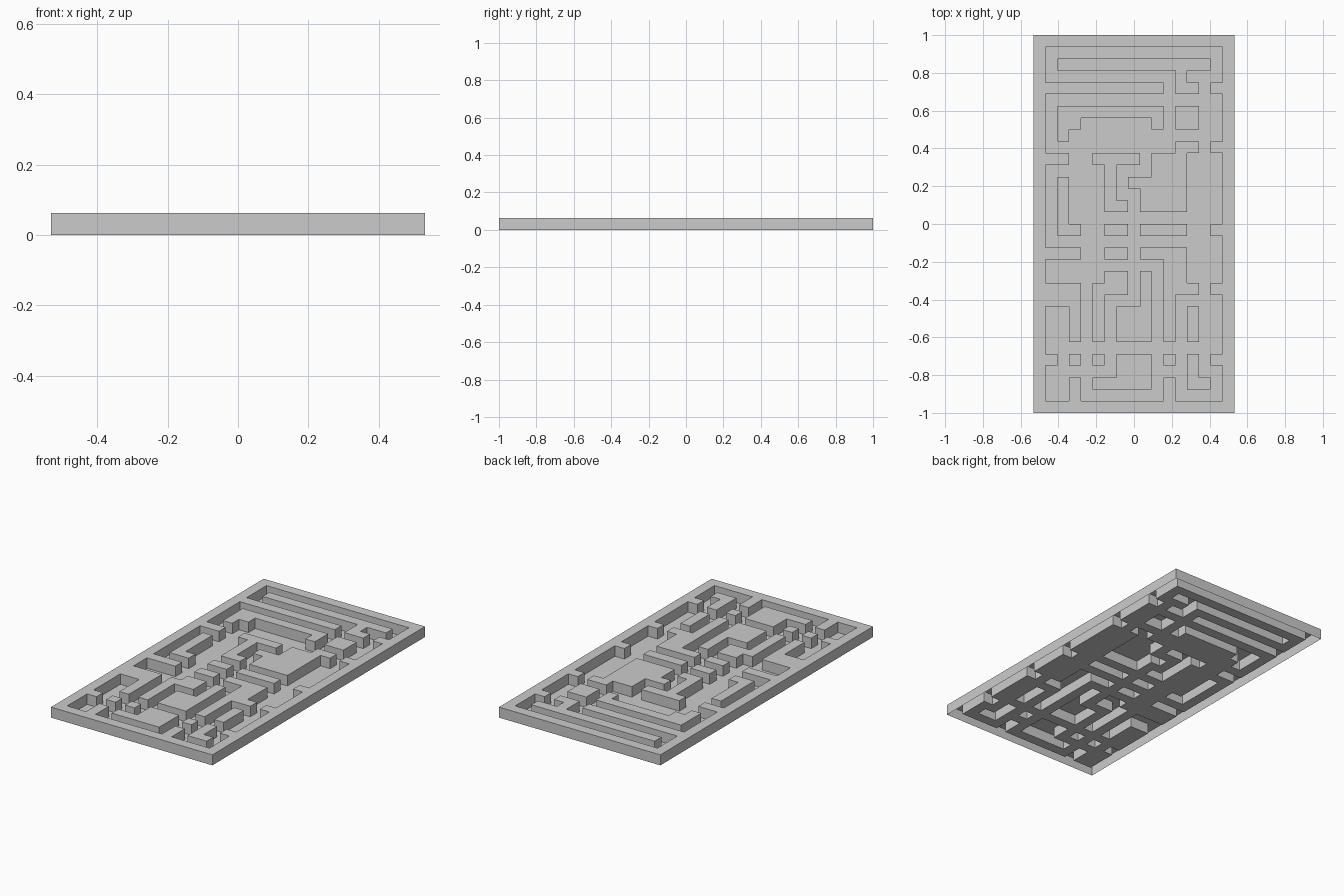
import bpy, bmesh

if "Cube" in bpy.data.objects:
    bpy.data.objects.remove(bpy.data.objects["Cube"])

CELL = 1 / 16          # one tile; walls are one tile high
COLS, ROWS = 17, 32    # tiles counted from the back left corner
parts = {}             # part name -> set of tiles it raises


def wall(name, *points):
    """Raise the tiles along a path; a diagonal step fills its whole box."""
    tiles = parts.setdefault(name, set())
    for (c0, r0), (c1, r1) in zip(points, points[1:] or points):
        for c in range(min(c0, c1), max(c0, c1) + 1):
            for r in range(min(r0, r1), max(r0, r1) + 1):
                tiles.add((c, r))


# Outer frame and the stubs growing from it
wall("outer_frame", (0, 0), (16, 0), (16, 31), (0, 31), (0, 0))
for r in (4, 9, 16, 21, 27):
    wall("outer_frame", (15, r))
for c in (3, 11):
    wall("outer_frame", (c, 29), (c, 30))
for r, length in ((4, 10), (10, 2), (18, 3), (27, 1)):
    wall("outer_frame", (1, r), (length, r))
wall("outer_frame", (1, 21), (3, 22), (3, 25))

# Back walls
wall("back_bar", (2, 2), (14, 2), (12, 2), (12, 4), (13, 4))
wall("back_bracket", (2, 8), (2, 6), (10, 6), (10, 7))
wall("back_bracket", (3, 7))
wall("back_block", (12, 6), (13, 7))

# Middle walls
wall("large_block", (13, 9), (12, 9), (12, 10), (10, 14), (9, 12), (8, 12))
wall("hook_wall", (5, 10), (8, 10), (6, 10), (6, 14), (7, 14))
wall("left_corner_wall", (2, 12), (2, 16), (3, 16))
for r in (16, 18):
    wall("short_bars", (6, r), (7, r))
    wall("long_bars", (9, r), (12, r))

# Front walls
wall("long_bars", (13, 21), (12, 21), (11, 19), (11, 25))
wall("left_step_wall", (6, 20), (7, 21), (5, 21), (5, 25))
wall("centre_step_wall", (9, 20), (9, 25), (7, 23))
wall("right_post", (13, 23), (13, 25))
for c in (3, 5, 11):
    wall("square_posts", (c, 27))
wall("front_block", (7, 27), (9, 28), (9, 29), (5, 29))
wall("front_corner_wall", (13, 27), (13, 29), (14, 29))

raised = set().union(*parts.values())


def point(c, r, z):
    return ((c - COLS / 2) * CELL, (ROWS / 2 - r) * CELL, z * CELL)


def make_object(name, quads):
    bm = bmesh.new()
    for quad in quads:
        bm.faces.new([bm.verts.new(point(*p)) for p in quad])
    bmesh.ops.remove_doubles(bm, verts=bm.verts, dist=1e-5)
    mesh = bpy.data.meshes.new(name)
    bm.to_mesh(mesh)
    bm.free()
    bpy.context.collection.objects.link(bpy.data.objects.new(name, mesh))


def corners(c, r):
    return [(c, r + 1), (c + 1, r + 1), (c + 1, r), (c, r)]


# Walls: a top and outer sides, hollow underneath
for name, tiles in parts.items():
    quads = []
    for c, r in sorted(tiles):
        ring = corners(c, r)
        quads.append([(*p, 1) for p in ring])
        for i, (dc, dr) in enumerate([(0, 1), (1, 0), (0, -1), (-1, 0)]):
            if (c + dc, r + dr) not in raised:
                a, b = ring[i], ring[(i + 1) % 4]
                quads.append([(*a, 0), (*b, 0), (*b, 1), (*a, 1)])
    make_object(name, quads)

# Corridor floor at ground level, in every tile left open
make_object("corridor_floor", [[(*p, 0) for p in corners(c, r)]
                               for c in range(COLS) for r in range(ROWS)
                               if (c, r) not in raised])
